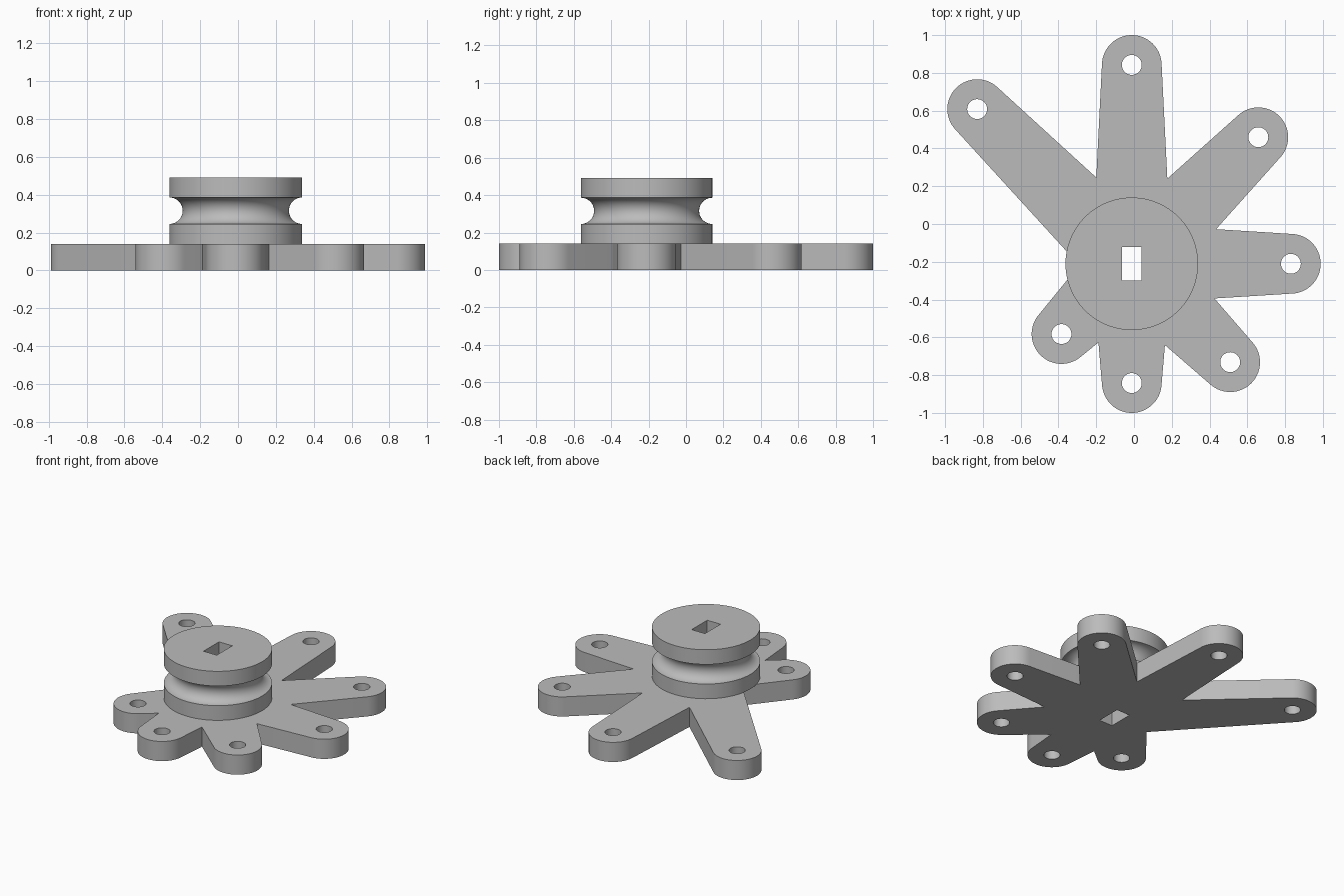
import bpy, bmesh
from math import acos, cos, sin, pi, radians
from mathutils import Vector
from mathutils.geometry import intersect_line_line

if "Cube" in bpy.data.objects:
    bpy.data.objects.remove(bpy.data.objects["Cube"])

U = 2 / 19                       # arm length step
CENTRE = Vector((-0.0117, 1 - 11.5 * U, 0))
PLATE_H, TOP = 0.1404, 0.4912
HUB_R, GROOVE_R = 0.351, 0.0702
ROOT_R, TIP_R, HOLE_R = 2 * U, 1.5 * U, 0.5 * U

grey = bpy.data.materials.new("grey plastic")
grey.use_nodes = True
grey.diffuse_color = (0.5, 0.5, 0.5, 1)
grey.node_tree.nodes["Principled BSDF"].inputs["Base Color"].default_value = (0.5, 0.5, 0.5, 1)


def polar(r, a):
    return Vector((r * cos(a), r * sin(a), 0))


def make_object(name, bm):
    bmesh.ops.recalc_face_normals(bm, faces=bm.faces)
    mesh = bpy.data.meshes.new(name)
    bm.to_mesh(mesh)
    bm.free()
    mesh.materials.append(grey)
    ob = bpy.data.objects.new(name, mesh)
    ob.location = CENTRE
    bpy.context.collection.objects.link(ob)
    return ob


def add_prism(bm, points, z0, z1):
    face = bm.faces.new([bm.verts.new(p + Vector((0, 0, z0))) for p in points])
    new = bmesh.ops.extrude_face_region(bm, geom=[face])["geom"]
    verts = [v for v in new if isinstance(v, bmesh.types.BMVert)]
    bmesh.ops.translate(bm, verts=verts, vec=(0, 0, z1 - z0))


# Seven arms, each one step longer, running clockwise to counter-clockwise
tips, arcs = [], []
for i in range(7):
    length, angle = (5 + i) * U, radians(-135 + 45 * i)
    if i == 6:
        angle = radians(135)
    tip = polar(length, angle)
    spread = acos((ROOT_R - TIP_R) / length)
    arcs.append([tip + polar(TIP_R, angle + spread * (k / 16 - 1)) for k in range(33)])
    tips.append((tip, angle, spread))

# Star plate outline: rounded tips joined by the notches between arms
outline = []
for i in range(7):
    j = (i + 1) % 7
    (_, a, sa), (_, b, sb) = tips[i], tips[j]
    notch = intersect_line_line(arcs[i][-1], polar(ROOT_R, a + sa),
                                arcs[j][0], polar(ROOT_R, b - sb))[0]
    outline += arcs[i] + [notch]
bm = bmesh.new()
add_prism(bm, outline, 0, PLATE_H)
plate = make_object("arm_plate", bm)

# Pulley hub with a half-round groove, turned from a profile
mid = (PLATE_H + TOP) / 2
profile = [(0, PLATE_H), (HUB_R, PLATE_H)]
profile += [(HUB_R - GROOVE_R * sin(pi * k / 20), mid - GROOVE_R * cos(pi * k / 20))
            for k in range(21)]
profile += [(HUB_R, TOP), (0, TOP)]
bm = bmesh.new()
verts = [bm.verts.new((r, 0, z)) for r, z in profile]
edges = [bm.edges.new(pair) for pair in zip(verts, verts[1:])]
bmesh.ops.spin(bm, geom=verts + edges, cent=(0, 0, 0), axis=(0, 0, 1),
               angle=2 * pi, steps=96, use_merge=True)
bmesh.ops.remove_doubles(bm, verts=bm.verts, dist=0.0001)
bmesh.ops.dissolve_limit(bm, angle_limit=0.001, verts=bm.verts, edges=bm.edges)
hub = make_object("pulley_hub", bm)

# Cutter: round tip holes and the rectangular shaft slot
bm = bmesh.new()
for tip, _, _ in tips:
    add_prism(bm, [tip + polar(HOLE_R, 2 * pi * k / 40) for k in range(40)], -0.1, 0.3)
w, d = 0.0526, 0.0877
add_prism(bm, [Vector((x, y, 0)) for x, y in ((-w, -d), (w, -d), (w, d), (-w, d))], -0.1, 0.6)
cutter = make_object("hole_cutter", bm)
cutter.hide_render = True

for ob in (plate, hub):
    bpy.ops.object.select_all(action="DESELECT")
    ob.select_set(True)
    bpy.context.view_layer.objects.active = ob
    mod = ob.modifiers.new("holes", "BOOLEAN")
    mod.operation, mod.solver, mod.object = "DIFFERENCE", "EXACT", cutter
    bpy.ops.object.modifier_apply(modifier=mod.name)
    bpy.ops.object.shade_smooth_by_angle(angle=radians(30))
bpy.data.objects.remove(cutter)
